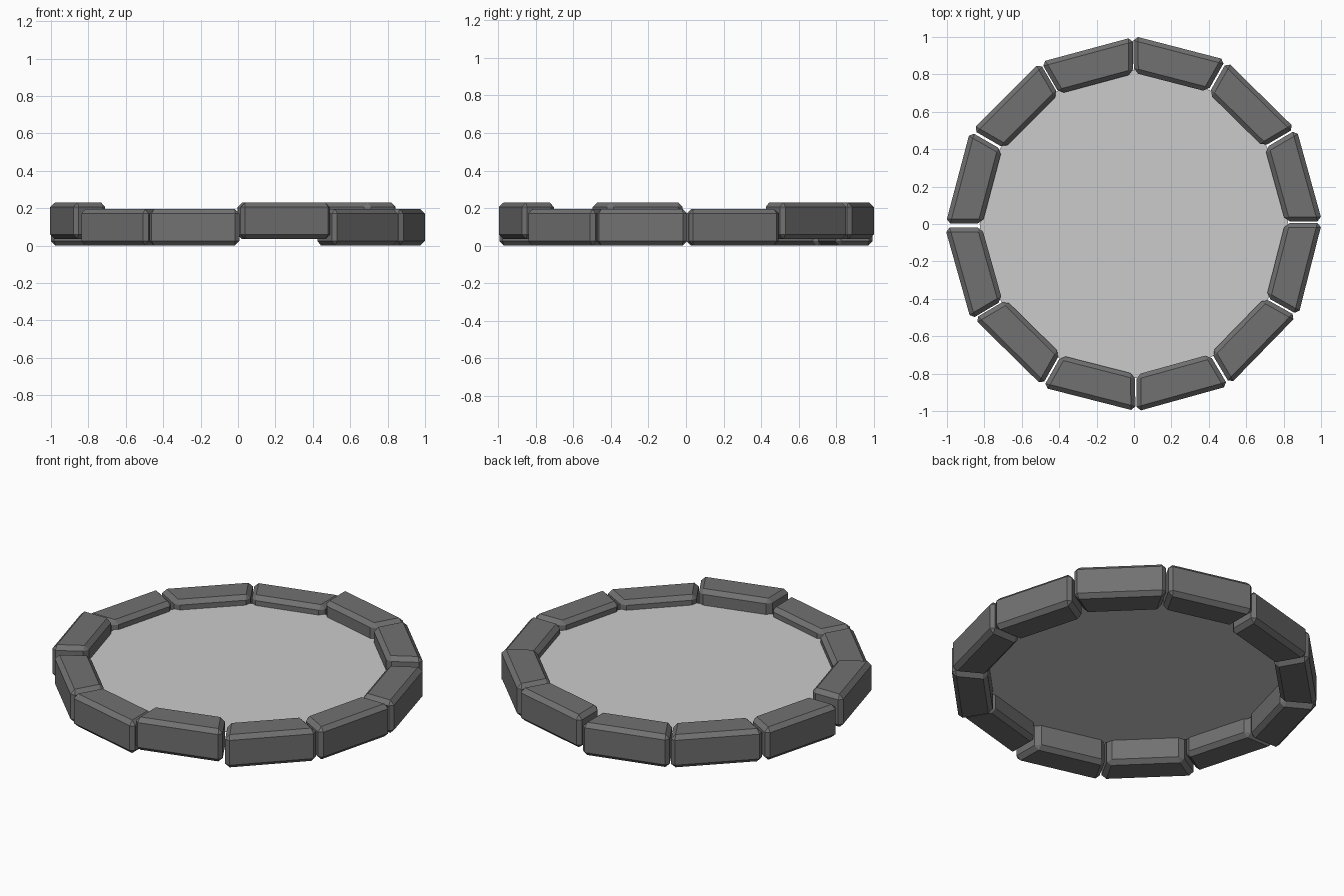
import bpy, bmesh
from math import radians, tan, pi

if "Cube" in bpy.data.objects:
    bpy.data.objects.remove(bpy.data.objects["Cube"])

GAP = 0.005       # half of the joint between neighbouring stones
DEPTH = 0.19
HEIGHT = 0.195
T = tan(pi / 12)

# Per stone: outer face distance, extra turn in degrees, raised or not
STONES = [
    (0.973, 0.5, 0), (0.968, 0.5, 1), (0.973, 0.5, 1),
    (0.966, 0.1, 0), (0.966, 0.0, 0), (0.974, 0.2, 0),
    (0.978, 0.7, 1), (0.960, 0.5, 0), (0.967, 0.7, 0),
    (0.970, 0.5, 1), (0.966, 0.7, 0), (0.972, 0.7, 0),
]

stone_mat = bpy.data.materials.new("dark_stone")
stone_mat.diffuse_color = (0.165, 0.165, 0.165, 1)
stone_mat.use_nodes = True
stone_mat.node_tree.nodes["Principled BSDF"].inputs["Base Color"].default_value = stone_mat.diffuse_color


def make_object(name, bm):
    mesh = bpy.data.meshes.new(name)
    bmesh.ops.recalc_face_normals(bm, faces=bm.faces)
    bm.to_mesh(mesh)
    bm.free()
    ob = bpy.data.objects.new(name, mesh)
    bpy.context.collection.objects.link(ob)
    return ob


def rim_stone(index, outer, turn, raised):
    # Wedge block with chamfered edges
    bm = bmesh.new()
    ro, ri = 0.968, 0.968 - DEPTH
    shift = outer - ro
    profile = [(ro, -(ro * T - GAP)), (ro, ro * T - GAP),
               (ri, ri * T - GAP), (ri, -(ri * T - GAP))]
    face = bm.faces.new([bm.verts.new((x + shift, y, 0)) for x, y in profile])
    top = bmesh.ops.extrude_face_region(bm, geom=[face])
    for v in top["geom"]:
        if isinstance(v, bmesh.types.BMVert):
            v.co.z = HEIGHT
    bmesh.ops.recalc_face_normals(bm, faces=bm.faces)
    bmesh.ops.bevel(bm, geom=bm.edges[:], offset=0.024, segments=1,
                    profile=0.5, affect='EDGES')
    ob = make_object(f"rim_stone_{index + 1:02d}", bm)
    ob.data.materials.append(stone_mat)
    ob.rotation_euler.z = radians(index * 30 + 15 + turn)
    ob.location.z = 0.035 if raised else 0.0


for i, stone in enumerate(STONES):
    rim_stone(i, *stone)

# Flat surface inside the ring
bm = bmesh.new()
bmesh.ops.create_circle(bm, cap_ends=True, segments=32, radius=0.825)
surface = make_object("inner_surface", bm)
surface.location.z = 0.142
